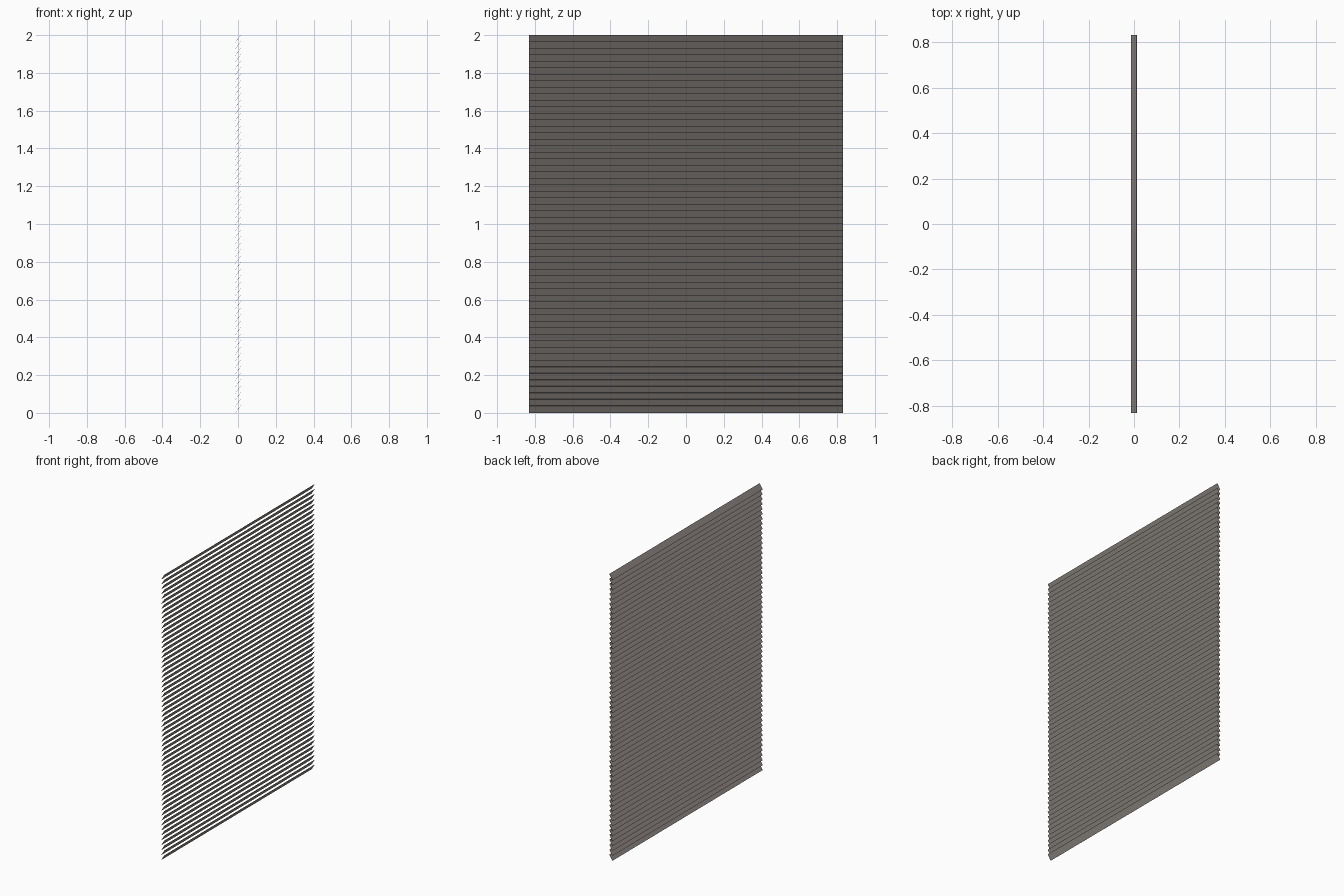
import bpy, bmesh
from mathutils import Vector

if "Cube" in bpy.data.objects:
    bpy.data.objects.remove(bpy.data.objects["Cube"])

COUNT = 58          # number of slats
LENGTH = 1.66       # slat length along y
DEPTH = 0.024       # extent of a tilted slat in x
HEIGHT = 0.038      # extent of a tilted slat in z
THICK = 0.001
PITCH = (2.0 - HEIGHT) / (COUNT - 1)

mat = bpy.data.materials.new("warm_grey")
mat.diffuse_color = (0.29, 0.26, 0.24, 1)
mat.use_nodes = True
mat.node_tree.nodes["Principled BSDF"].inputs["Base Color"].default_value = mat.diffuse_color

# One thin tilted slat, low edge at -x and high edge at +x
low = Vector((-DEPTH / 2, 0, 0))
high = Vector((DEPTH / 2, 0, HEIGHT))
along = (high - low).normalized()
normal = Vector((-along.z, 0, along.x)) * THICK / 2
profile = [low - normal, high - normal, high + normal, low + normal]

bm = bmesh.new()
face = bm.faces.new([bm.verts.new(p + Vector((0, -LENGTH / 2, 0))) for p in profile])
ext = bmesh.ops.extrude_face_region(bm, geom=[face])
bmesh.ops.translate(bm, vec=(0, LENGTH, 0),
                    verts=[g for g in ext["geom"] if isinstance(g, bmesh.types.BMVert)])
bmesh.ops.recalc_face_normals(bm, faces=bm.faces)
mesh = bpy.data.meshes.new("blind_slats")
bm.to_mesh(mesh)
bm.free()
mesh.materials.append(mat)

slats = bpy.data.objects.new("blind_slats", mesh)
bpy.context.collection.objects.link(slats)

# Stack the slats upward
arr = slats.modifiers.new("stack", 'ARRAY')
arr.count = COUNT
arr.use_relative_offset = False
arr.use_constant_offset = True
arr.constant_offset_displace = (0, 0, PITCH)
